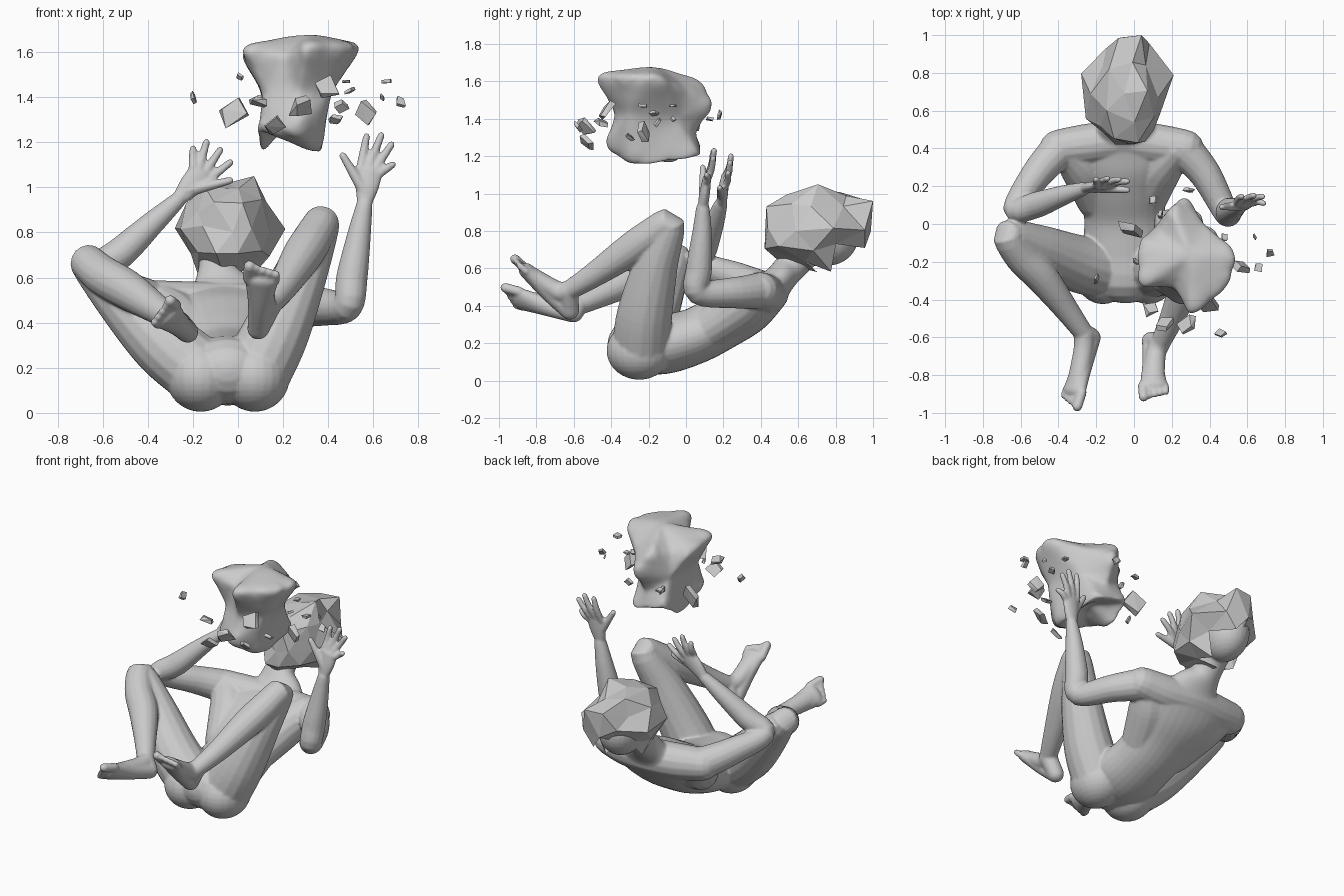
import bpy, bmesh, math, random
from mathutils import Vector, Matrix

if "Cube" in bpy.data.objects:
    bpy.data.objects.remove(bpy.data.objects["Cube"])

random.seed(7)
V = Vector
X = V((1, 0, 0))
body = bmesh.new()


def finish(bm, name, smooth):
    bmesh.ops.recalc_face_normals(bm, faces=bm.faces)
    for f in bm.faces:
        f.smooth = smooth
    me = bpy.data.meshes.new(name)
    bm.to_mesh(me)
    bm.free()
    ob = bpy.data.objects.new(name, me)
    bpy.context.collection.objects.link(ob)
    return ob


def spline(pts, sub=5):
    # smooth resampling of (x, y, z, side radius, depth radius) rows
    P = [pts[0]] + pts + [pts[-1]]
    out = []
    for i in range(1, len(P) - 2):
        for k in range(sub):
            t = k / sub
            out.append([0.5 * (2 * b + (c - a) * t + (2 * a - 5 * b + 4 * c - d) * t * t
                        + (3 * b - a - 3 * c + d) * t ** 3)
                        for a, b, c, d in zip(*P[i - 1:i + 3])])
    return out + [list(pts[-1])]


def limb(pts, side=X, n=16):
    # round-ended tube through the points, added to the body
    pts = [tuple(p) if len(p) == 5 else (*p, p[3]) for p in pts]
    rows = spline(pts)
    rings = []
    last = len(rows) - 1
    for i, r in enumerate(rows):
        c = V(r[:3])
        t = (V(rows[min(i + 1, last)][:3]) - V(rows[max(i - 1, 0)][:3])).normalized()
        s = (side - t * side.dot(t)).normalized()
        u = t.cross(s)
        caps = [(0, 1)]
        angs = [math.radians(a) for a in (25, 50, 70, 85)]
        e = min(r[3], r[4])
        if i == 0:
            caps = [(-math.sin(a) * e, math.cos(a)) for a in reversed(angs)] + caps
        if i == last:
            caps += [(math.sin(a) * e, math.cos(a)) for a in angs]
        for off, k in caps:
            rings.append([body.verts.new(c + t * off
                          + s * (r[3] * k * math.cos(2 * math.pi * j / n))
                          + u * (r[4] * k * math.sin(2 * math.pi * j / n))) for j in range(n)])
    for a, b in zip(rings, rings[1:]):
        for j in range(n):
            body.faces.new((a[j], a[(j + 1) % n], b[(j + 1) % n], b[j]))
    body.faces.new(rings[0])
    body.faces.new(rings[-1])


def ball(c, r):
    bmesh.ops.create_uvsphere(body, u_segments=24, v_segments=16, radius=1,
                              matrix=Matrix.Translation(c) @ Matrix.Diagonal((*r, 1)))


def hand(wrist, palm, tips, thumb):
    w, p = V(wrist), V(palm)
    d = (p - w).normalized()
    side = d.cross(V((0, 1, 0))).normalized()
    if side.x < 0:
        side.negate()
    limb([(*w, .034, .028), (*w.lerp(p, .5), .052, .028), (*p, .058, .024)], side)
    for i, tip in enumerate(tips):
        k, tip = p + side * (-.044 + .029 * i), V(tip)
        mid = k.lerp(tip, .5) + V((0, .008, 0))
        limb([(*k, .021), (*mid, .0195), (*tip, .0165)], n=10)
    b, th = w.lerp(p, .3), V(thumb)
    limb([(*b, .03), (*b.lerp(th, .55), .023), (*th, .017)], n=10)


def foot(ankle, heel, ball_pt, side):
    a, h, b = V(ankle), V(heel), V(ball_pt)
    s = V(side).normalized()
    d = (b - h).normalized()
    limb([(*h, .048, .052), (*h.lerp(b, .5), .054, .052), (*b, .075, .04)], s)
    limb([(*a, .054), (*h.lerp(b, .5).lerp(a, .4), .054), (*b, .058, .038)], s)
    limb([(*a, .054), (*h, .05)], s)
    for i in range(5):
        k = b + s * (-.058 + .030 * i)
        r = .027 if i == 0 else .019
        limb([(*k, r), (*(k + d * (.08 - .009 * i)), r)], n=10)


# torso, neck and skull
limb([(-.045, -.27, .19, .19, .15), (-.045, -.12, .195, .22, .16), (-.05, .05, .24, .215, .15),
      (-.06, .20, .32, .235, .15), (-.065, .33, .395, .28, .145), (-.067, .43, .465, .30, .115),
      (-.07, .50, .54, .17, .085), (-.09, .57, .62, .09, .085), (-.085, .68, .72, .09, .085)], n=32)
ball((-.07, .76, .78), (.135, .165, .165))
for cx in (-.165, .075):
    ball((cx, -.25, .16), (.155, .175, .155))

# shoulder girdle and shoulder blades
limb([(-.40, .40, .49, .10), (-.25, .42, .475, .11), (-.067, .44, .47, .11),
      (.12, .42, .465, .11), (.27, .40, .48, .10)], V((0, 1, 0)))
for sx in (-1, 1):
    limb([(-.067 + sx * .13, .13, .28, .11), (-.067 + sx * .2, .30, .40, .125),
          (-.067 + sx * .28, .39, .48, .10)])

# legs
limb([(-.17, -.24, .18, .155), (-.33, -.20, .31, .15), (-.52, -.12, .51, .12), (-.665, -.06, .665, .082),
      (-.60, -.17, .61, .088), (-.49, -.28, .545, .088), (-.36, -.45, .46, .066), (-.265, -.58, .40, .052)])
limb([(.08, -.24, .18, .155), (.17, -.22, .36, .148), (.28, -.16, .62, .118), (.37, -.09, .835, .082),
      (.33, -.20, .77, .088), (.28, -.31, .69, .088), (.20, -.50, .56, .066), (.14, -.63, .48, .052)])
foot((-.265, -.58, .40), (-.225, -.60, .36), (-.315, -.88, .435), (-.65, .2, -.7))
foot((.14, -.63, .48), (.09, -.62, .375), (.105, -.855, .59), (1, 0, -.1))

# arms
limb([(-.39, .40, .49, .10), (-.51, .27, .55, .084), (-.63, .08, .63, .064), (-.52, .10, .71, .07),
      (-.38, .15, .84, .054), (-.27, .185, .94, .037)])
limb([(.26, .40, .48, .10), (.38, .26, .47, .084), (.485, .065, .475, .068), (.505, .07, .60, .07),
      (.535, .085, .78, .054), (.56, .09, .92, .037)])
hand((-.26, .19, .95), (-.165, .205, 1.06),
     [(-.20, .235, 1.17), (-.14, .24, 1.20), (-.08, .235, 1.165), (-.035, .225, 1.11)], (-.035, .18, 1.03))
hand((.56, .09, .93), (.585, .11, 1.07),
     [(.57, .145, 1.225), (.635, .15, 1.23), (.68, .145, 1.19), (.685, .11, 1.10)], (.465, .09, 1.14))

figure = finish(body, "reclining_figure", True)
rm = figure.modifiers.new("fuse", 'REMESH')
rm.mode = 'VOXEL'
rm.voxel_size = .0075
rm.use_smooth_shade = True
sm = figure.modifiers.new("soften", 'SMOOTH')
sm.factor = .5
sm.iterations = 6


def fit(bm, lo, hi):
    # stretch a mesh to exact bounds
    for a in range(3):
        m = min(v.co[a] for v in bm.verts)
        k = (hi[a] - lo[a]) / (max(v.co[a] for v in bm.verts) - m)
        for v in bm.verts:
            v.co[a] = lo[a] + (v.co[a] - m) * k


# faceted spiky hair shell, open at the nape
hair = bmesh.new()
bmesh.ops.create_icosphere(hair, subdivisions=2, radius=1)
nape = V((0, .5, -.87))
opening = [f for f in hair.faces if f.calc_center_median().normalized().dot(nape) > .74]
for v in hair.verts:
    v.co *= random.choice((.86, .95, 1.05, 1.2)) if v.co.y > 0 else random.uniform(.92, 1.12)
    v.co += V([random.uniform(-.12, .12) for _ in range(3)])
fit(hair, (-.28, .42, .58), (.21, 1.0, 1.05))
bmesh.ops.delete(hair, geom=opening, context='FACES')
finish(hair, "faceted_hair", False)

# floating boulder: hull of ray directions moved out to peaks and hollows, then subdivided
C = V((.26, -.17, 1.44))
marks = [V(t) - C for t in (
    # peaks
    (.02, -.34, 1.62), (.30, -.50, 1.63), (.55, -.15, 1.62), (.02, -.10, 1.58), (.30, -.16, 1.67),
    (.28, .15, 1.46), (.20, .08, 1.60), (.36, .07, 1.19), (.11, -.09, 1.14), (.37, -.27, 1.14),
    (.26, -.44, 1.25), (.12, .07, 1.25), (.50, -.33, 1.62), (.09, -.33, 1.26),
    # hollows
    (.12, -.29, 1.42), (.41, -.30, 1.42), (.37, -.06, 1.40), (.13, -.01, 1.41), (.25, -.15, 1.29),
    (.22, -.33, 1.57), (.27, -.37, 1.42), (.36, .0, 1.54), (.15, -.05, 1.56), (.26, .04, 1.32))]
rock = bmesh.new()
where = {}
for m in marks:
    where[rock.verts.new(m.normalized())] = m
bmesh.ops.convex_hull(rock, input=list(rock.verts))
for v, m in where.items():
    v.co = C + m
bmesh.ops.subdivide_edges(rock, edges=rock.edges[:], cuts=1, use_grid_fill=True)
fit(rock, (.0, -.52, 1.125), (.57, .17, 1.69))
boulder = finish(rock, "floating_boulder", True)
boulder.modifiers.new("round", 'SUBSURF').levels = 3
boulder.modifiers[0].render_levels = 3
sr = boulder.modifiers.new("soften", 'SMOOTH')
sr.factor = .5
sr.iterations = 6

# flying shards
shards = [(-.2, -.29, 1.4, .025), (-.02, -.03, 1.33, .06), (.57, -.23, 1.33, .05), (.66, -.23, 1.47, .025),
          (.72, -.15, 1.38, .025), (.01, -.2, 1.49, .02), (.09, -.45, 1.38, .04), (.16, -.53, 1.27, .045),
          (.28, -.54, 1.36, .055), (.39, -.43, 1.44, .055), (.46, -.58, 1.36, .03), (.1, .13, 1.4, .025),
          (.14, .05, 1.36, .025), (.64, -.07, 1.4, .015), (.29, .18, 1.42, .025), (.5, -.17, 1.43, .025),
          (.43, -.3, 1.3, .03), (.48, -.07, 1.47, .02)]
bits = bmesh.new()
for x, y, z, r in shards:
    turn = Matrix.Rotation(random.uniform(0, 6.3), 3, V([random.uniform(-1, 1) for _ in range(3)]))
    vs = [bits.verts.new(V((x, y, z)) + turn @ (V((a * random.uniform(.5, 1), b * random.uniform(.5, 1),
          c * .4 * random.uniform(.5, 1))) * r)) for a in (-1, 1) for b in (-1, 1) for c in (-1, 1)]
    bmesh.ops.convex_hull(bits, input=vs)
finish(bits, "flying_shards", False)
